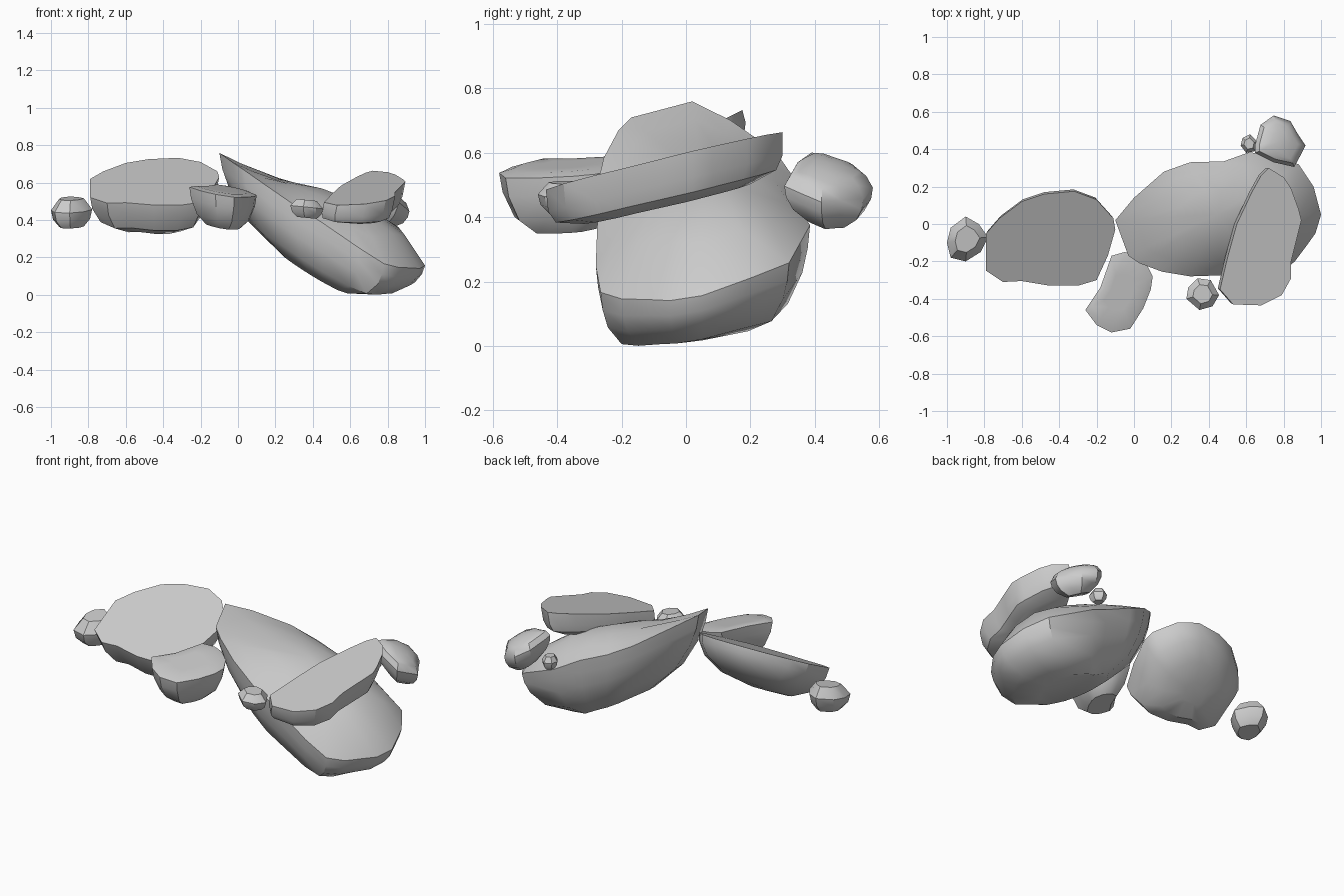
import bpy, bmesh, math

if "Cube" in bpy.data.objects:
    bpy.data.objects.remove(bpy.data.objects["Cube"])


def rock(name, outline, top, rings, lean=(0, 0), bias=lambda x, y: 1, wide=1,
         crown=lambda x, y: 0):
    """Rock with a cut top: outline in plan, top(x, y) gives height,
    rings = (scale, depth) going down, lean shifts lower rings sideways,
    bias varies the depth over the plan, wide < 1 keeps the underside broad in y,
    crown raises the inside of the top."""
    n = len(outline)
    cx = (min(p[0] for p in outline) + max(p[0] for p in outline)) / 2
    cy = (min(p[1] for p in outline) + max(p[1] for p in outline)) / 2
    bm = bmesh.new()
    loops = []
    s0 = rings[0][0]
    inner = [(s0 * .45, 0), (s0 * .8, 0)]
    for k, (s, d) in enumerate(inner + rings):
        loop = []
        sy = s ** wide if d else s
        for x, y in outline:
            px, py = cx + (x - cx) * s, cy + (y - cy) * sy
            z = top(px, py) - d * bias(px, py) + (crown(px, py) if k < 2 else 0)
            loop.append(bm.verts.new((px + lean[0] * d, py + lean[1] * d, max(0, z))))
        loops.append(loop)
    mid = bm.verts.new((cx, cy, top(cx, cy) + crown(cx, cy)))
    for i in range(n):
        j = (i + 1) % n
        bm.faces.new((mid, loops[0][i], loops[0][j]))
        for a, b in zip(loops, loops[1:]):
            bm.faces.new((a[i], b[i], b[j], a[j]))
    bm.faces.new(loops[-1])
    bmesh.ops.recalc_face_normals(bm, faces=bm.faces)
    me = bpy.data.meshes.new(name)
    bm.to_mesh(me)
    bm.free()
    ob = bpy.data.objects.new(name, me)
    bpy.context.collection.objects.link(ob)
    bpy.ops.object.select_all(action='DESELECT')
    ob.select_set(True)
    bpy.context.view_layer.objects.active = ob
    bpy.ops.object.shade_smooth_by_angle(angle=math.radians(35))


def boulder_crown(x, y):
    along = (x - .78) / (.22 if x > .78 else .6)
    across = (y - .04) / .34
    return .13 * max(0, 1 - along ** 2) * max(0, 1 - across ** 2)


# Large tilted boulder with a crowned top, sloping down to the right
rock("main_boulder",
     [(-.1, .02), (-.03, -.17), (.03, -.21), (.15, -.255), (.3, -.28), (.45, -.275),
      (.65, -.28), (.78, -.265), (.86, -.2), (.92, -.12), (.97, -.05), (1, .05), (.96, .2),
      (.88, .32), (.62, .385), (.48, .335), (.3, .33), (.16, .28), (0, .14)],
     lambda x, y: .71 - .5 * x - .07 * x * x + .35 * max(x, 0) * y - .55 * y * y,
     [(1, 0), (.97, .08), (.9, .17), (.72, .29), (.4, .375)],
     bias=lambda x, y: 1 - .6 * max(0, x - .5), wide=.7, crown=boulder_crown)

# Wide left slab, its cut face tilted to the front
rock("left_slab",
     [(-.79, -.05), (-.79, -.25), (-.7, -.31), (-.6, -.305), (-.45, -.33), (-.3, -.33),
      (-.2, -.3), (-.14, -.17), (-.1, -.03), (-.11, .03), (-.2, .13), (-.32, .175),
      (-.48, .16), (-.6, .12), (-.72, .03)],
     lambda x, y: .61 + .5 * (y + .07),
     [(1, 0), (.97, .05), (.84, .12), (.55, .175), (.2, .19)], lean=(0, .35),
     bias=lambda x, y: 1 - 1.3 * (y + .06))

# Upper slab hanging above the boulder
rock("upper_slab",
     [(.72, .3), (.68, .26), (.63, .17), (.55, 0), (.5, -.18), (.46, -.35), (.53, -.43),
      (.68, -.435), (.79, -.38), (.84, -.29), (.84, -.2), (.87, -.08), (.895, .02),
      (.88, .08), (.84, .19), (.8, .25)],
     lambda x, y: .588 + .24 * y + .05 * (x - .65),
     [(1, 0), (.99, .07), (.93, .11), (.7, .135)], lean=(-.2, .05),
     bias=lambda x, y: 1 + .8 * (x - .7))

# Front stone
rock("front_stone",
     [(-.12, -.17), (-.05, -.15), (0, -.16), (.06, -.2), (.1, -.28), (.09, -.35),
      (.05, -.45), (-.02, -.56), (-.12, -.58), (-.2, -.54), (-.26, -.46), (-.18, -.34)],
     lambda x, y: .556 - .18 * (x + .08) + .12 * (y + .36),
     [(1, 0), (.95, .06), (.78, .14), (.5, .19)], crown=lambda x, y: .01)

# Back stone
rock("back_stone",
     [(.65, .42), (.65, .38), (.75, .33), (.86, .305), (.89, .36), (.92, .42), (.88, .48),
      (.84, .55), (.75, .58), (.68, .53)],
     lambda x, y: .545 - .45 * (x - .77) - .2 * (y - .44),
     [(.85, 0), (1, .035), (.96, .07), (.8, .11), (.45, .15)], lean=(-.1, 0),
     crown=lambda x, y: max(0, .03 - 2 * ((x - .78) ** 2 + (y - .44) ** 2)))

# Small pebbles
pebble_rings = [(.6, 0), (1, .06), (.9, .11), (.6, .15)]
rock("left_pebble",
     [(-1, -.1), (-.98, -.18), (-.9, -.2), (-.82, -.15), (-.78, -.07), (-.83, .0),
      (-.9, .04), (-.98, -.02)],
     lambda x, y: .515 + .15 * (y + .08), pebble_rings)
rock("front_pebble",
     [(.28, -.4), (.35, -.46), (.42, -.44), (.455, -.38), (.41, -.3), (.34, -.29), (.29, -.34)],
     lambda x, y: .507 - .1 * (x - .37), [(s, d * .64) for s, d in pebble_rings])
rock("back_pebble",
     [(.57, .42), (.6, .38), (.65, .39), (.66, .44), (.62, .48), (.58, .46)],
     lambda x, y: .48, [(s, d * .5) for s, d in pebble_rings])
